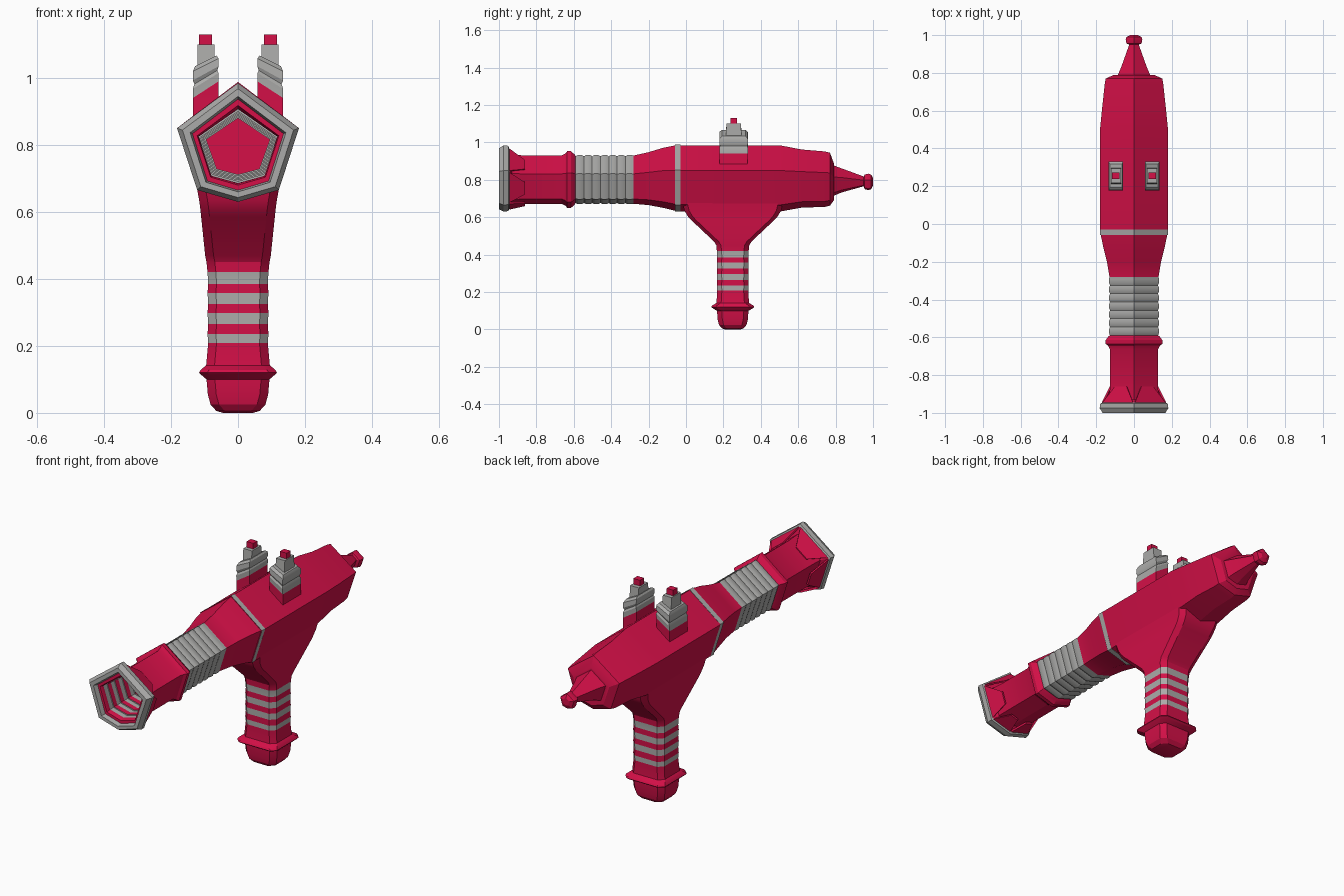
import bpy, bmesh, math
from mathutils import Vector


def material(name, rgb):
    m = bpy.data.materials.new(name)
    m.diffuse_color = (*rgb, 1)
    return m


MATS = [material("crimson", (0.66, 0.005, 0.064)), material("grey", (0.41, 0.41, 0.40))]
R, G = 0, 1


def finish(name, bm):
    bmesh.ops.recalc_face_normals(bm, faces=bm.faces)
    me = bpy.data.meshes.new(name)
    for m in MATS:
        me.materials.append(m)
    for f in bm.faces:
        f.smooth = True
    bm.to_mesh(me)
    bm.free()
    me.set_sharp_from_angle(angle=math.radians(25))
    ob = bpy.data.objects.new(name, me)
    bpy.context.collection.objects.link(ob)
    return ob


def loft(name, rings, colours):
    """Skin a list of rings; colours[i] is used between ring i and i+1."""
    bm = bmesh.new()
    vs = [[bm.verts.new(p) for p in r] for r in rings]
    n = len(vs[0])
    for a, b, c in zip(vs, vs[1:], colours):
        for i in range(n):
            j = (i + 1) % n
            bm.faces.new((a[i], a[j], b[j], b[i])).material_index = c
    bm.faces.new(vs[0]).material_index = colours[0]
    bm.faces.new(vs[-1]).material_index = colours[-1]
    return finish(name, bm)


def hexagon(y, top, bot, w):
    """Gem-shaped barrel section: peaked roof, wide shoulders, shallow keel."""
    h = top - bot
    sh, low = bot + 0.62 * h, bot + 0.1 * h
    return [Vector((x, y, z)) for x, z in
            ((0, top), (w, sh), (.67 * w, low), (0, bot), (-.67 * w, low), (-w, sh))]


# Barrel and body: one skin from the bore's back wall, round the muzzle, to the tail tip
st = []
for i in range(6):                       # ribbed bore
    y = -.62 - .055 * i
    g = .004 * i
    st += [(y, .880 + g, .712 - g, .095 + g, R), (y - .027, .880 + g, .712 - g, .095 + g, G),
           (y - .027, .887 + g, .706 - g, .100 + g, G), (y - .055, .887 + g, .706 - g, .100 + g, R)]
st += [(-.96, .912, .685, .118, R), (-.975, .918, .68, .122, R), (-.975, .937, .665, .136, G),
       (-1.0, .945, .66, .143, G), (-1.0, .968, .643, .166, G), (-.975, .985, .63, .182, G),
       (-.95, .982, .633, .178, G), (-.945, .968, .645, .168, R), (-.93, .935, .668, .132, R),
       (-.86, .93, .672, .127, R), (-.665, .93, .672, .127, R), (-.645, .94, .662, .136, R),
       (-.635, .953, .65, .15, R), (-.615, .953, .65, .15, R), (-.595, .935, .668, .135, R)]
for i in range(7):                       # rippled grip
    y = -.59 + i * .31 / 7
    st += [(y, .926, .676, .127, G), (y + .012, .933, .67, .132, G), (y + .032, .933, .67, .132, G)]
st += [(-.28, .93, .672, .13, R), (-.2, .948, .665, .143, R), (-.12, .972, .65, .163, R),
       (-.058, .984, .635, .176, R), (-.058, .988, .63, .18, G), (-.03, .988, .63, .18, G),
       (-.03, .985, .632, .18, R), (.5, .985, .63, .18, R), (.62, .962, .652, .168, R),
       (.74, .952, .655, .155, R), (.77, .945, .662, .15, R), (.79, .89, .69, .105, R),
       (.79, .877, .715, .085, R), (.83, .862, .732, .068, R), (.95, .818, .766, .025, R),
       (.955, .828, .75, .04, R), (.975, .833, .745, .044, R), (.99, .828, .75, .04, R),
       (1.0, .81, .77, .02, R)]
loft("barrel_body", [hexagon(*s[:4]) for s in st], [s[4] for s in st[:-1]])

# Tapered flaps behind the muzzle ring, one on each flat side
front, back = hexagon(-.945, .972, .64, .172), hexagon(-.86, .936, .652, .142)
for i in range(6):
    j = (i + 1) % 6
    a, b, c, d = front[i], front[j], back[j], back[i]
    outer = [a.lerp(b, .03), a.lerp(b, .97), d.lerp(c, .72), d.lerp(c, .28)]
    axis = Vector((0, 0, .8))
    inner = [p + (Vector((axis.x, p.y, axis.z)) - p) * .07 for p in outer]
    loft("muzzle_flap", [outer, inner], [R])


def octagon(z, hx, hy, c=.025, cy=.25):
    """Box section with cut corners."""
    return [Vector((x, cy + y, z)) for x, y in
            ((hx - c, -hy), (hx, c - hy), (hx, hy - c), (hx - c, hy),
             (c - hx, hy), (-hx, hy - c), (-hx, c - hy), (c - hx, -hy))]


# Handle: rounded butt, collar, striped grip and flared neck, bottom to top
hs = [(0, .045, .04, R), (.006, .065, .058, R), (.025, .082, .074, R), (.055, .09, .081, R),
      (.1, .094, .084, R), (.112, .108, .105, R), (.12, .116, .115, R), (.128, .112, .11, R),
      (.142, .095, .087, R)]
for z0, z1 in ((.208, .235), (.265, .298), (.325, .358), (.385, .42)):
    hs += [(z0, .089, .083, G), (z1, .091, .085, R)]
hs += [(.45, .094, .088, R), (.47, .098, .1, R), (.585, .110, .222, R), (.605, .112, .24, R),
       (.635, .116, .258, R), (.69, .126, .272, R)]
loft("handle", [octagon(*h[:3]) for h in hs], [h[3] for h in hs[:-1]])

# Sight posts: (inner z, x inner, x outer, half depth, slope following the roof, colour)
levels = [(.90, .058, .135, .075, .65, R), (.99, .058, .135, .075, .65, G),
          (1.015, .058, .135, .077, .62, G), (1.025, .062, .130, .072, .6, G),
          (1.035, .058, .135, .077, .55, G), (1.058, .058, .135, .075, .5, G),
          (1.07, .064, .128, .062, .5, G), (1.07, .07, .121, .042, .5, G),
          (1.10, .07, .121, .038, 0, G), (1.10, .078, .116, .017, 0, R),
          (1.13, .078, .116, .017, 0, R)]
for side, label in ((1, "right"), (-1, "left")):
    rings = []
    for z, xi, xo, hy, k, _ in levels:
        rings.append([Vector((side * x, .255 + y, z - k * (x - .058)))
                      for x, y in ((xi, -hy), (xo, -hy), (xo, hy), (xi, hy))])
    loft("sight_post_" + label, rings, [l[5] for l in levels[:-1]])
